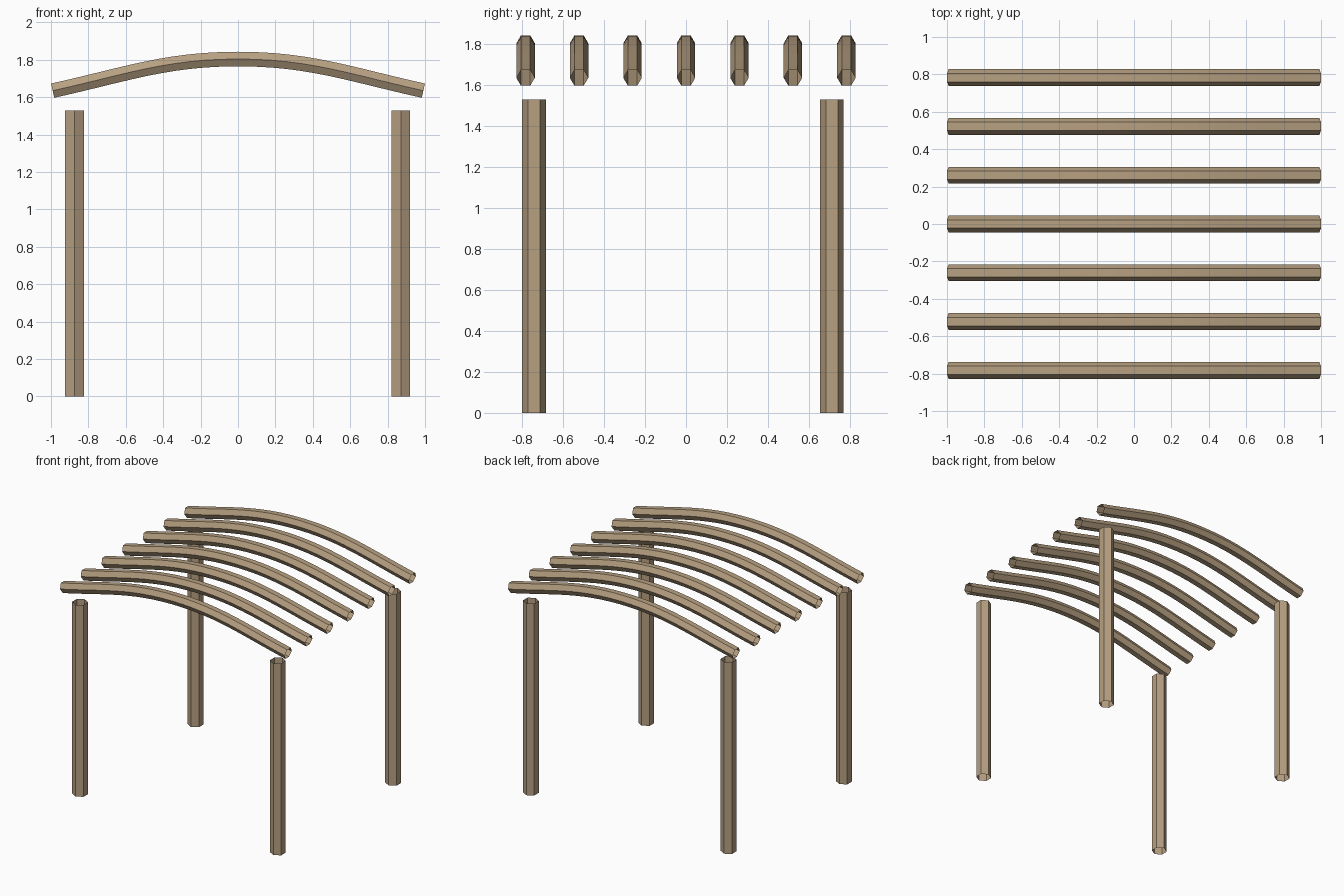
import bpy, bmesh, math
from mathutils import Vector

if "Cube" in bpy.data.objects:
    bpy.data.objects.remove(bpy.data.objects["Cube"])

wood = bpy.data.materials.new("wood")
wood.diffuse_color = (0.47, 0.35, 0.22, 1)
wood.use_nodes = True
wood.node_tree.nodes["Principled BSDF"].inputs["Base Color"].default_value = wood.diffuse_color
SIDES = 6


def hex_tube(name, path, radius):
    """Open six-sided tube along a path in an xz plane, corners pointing to +-y."""
    bm = bmesh.new()
    rings = []
    for i, p in enumerate(path):
        t = (path[min(i + 1, len(path) - 1)] - path[max(i - 1, 0)]).normalized()
        side = Vector((0, 1, 0))
        up = t.cross(side)
        rings.append([bm.verts.new(p + radius * (math.cos(a) * side + math.sin(a) * up))
                      for a in (math.tau * k / SIDES for k in range(SIDES))])
    for a, b in zip(rings, rings[1:]):
        for k in range(SIDES):
            n = (k + 1) % SIDES
            bm.faces.new((a[k], a[n], b[n], b[k]))
    bmesh.ops.recalc_face_normals(bm, faces=bm.faces)
    me = bpy.data.meshes.new(name)
    bm.to_mesh(me)
    bm.free()
    me.materials.append(wood)
    ob = bpy.data.objects.new(name, me)
    bpy.context.collection.objects.link(ob)
    # outward normals on open tubes
    return ob


def arch_path(y, half=0.991, z_end=1.635, z_top=1.804, steps=12):
    """Bezier half arch, mirrored about x = 0."""
    h = 0.39 * half
    pts = [Vector((-half, y, z_end)), Vector((-half + h, y, z_end + 0.22 * h)),
           Vector((-h, y, z_top)), Vector((0, y, z_top))]
    left = []
    for i in range(steps + 1):
        t = i / steps
        s = 1 - t
        left.append(pts[0] * s**3 + pts[1] * 3 * s * s * t + pts[2] * 3 * s * t * t + pts[3] * t**3)
    return left + [Vector((-p.x, p.y, p.z)) for p in reversed(left[:-1])]


# Four upright posts
for x, sx in ((-0.874, "left"), (0.871, "right")):
    for y, sy in ((-0.742, "front"), (0.712, "back")):
        hex_tube(f"{sy}_{sx}_post", [Vector((x, y, 0)), Vector((x, y, 1.53))], 0.0575)

# Seven arched rafters
for i in range(7):
    hex_tube(f"rafter_{i + 1}", arch_path((i - 3) * 0.261), 0.045)
